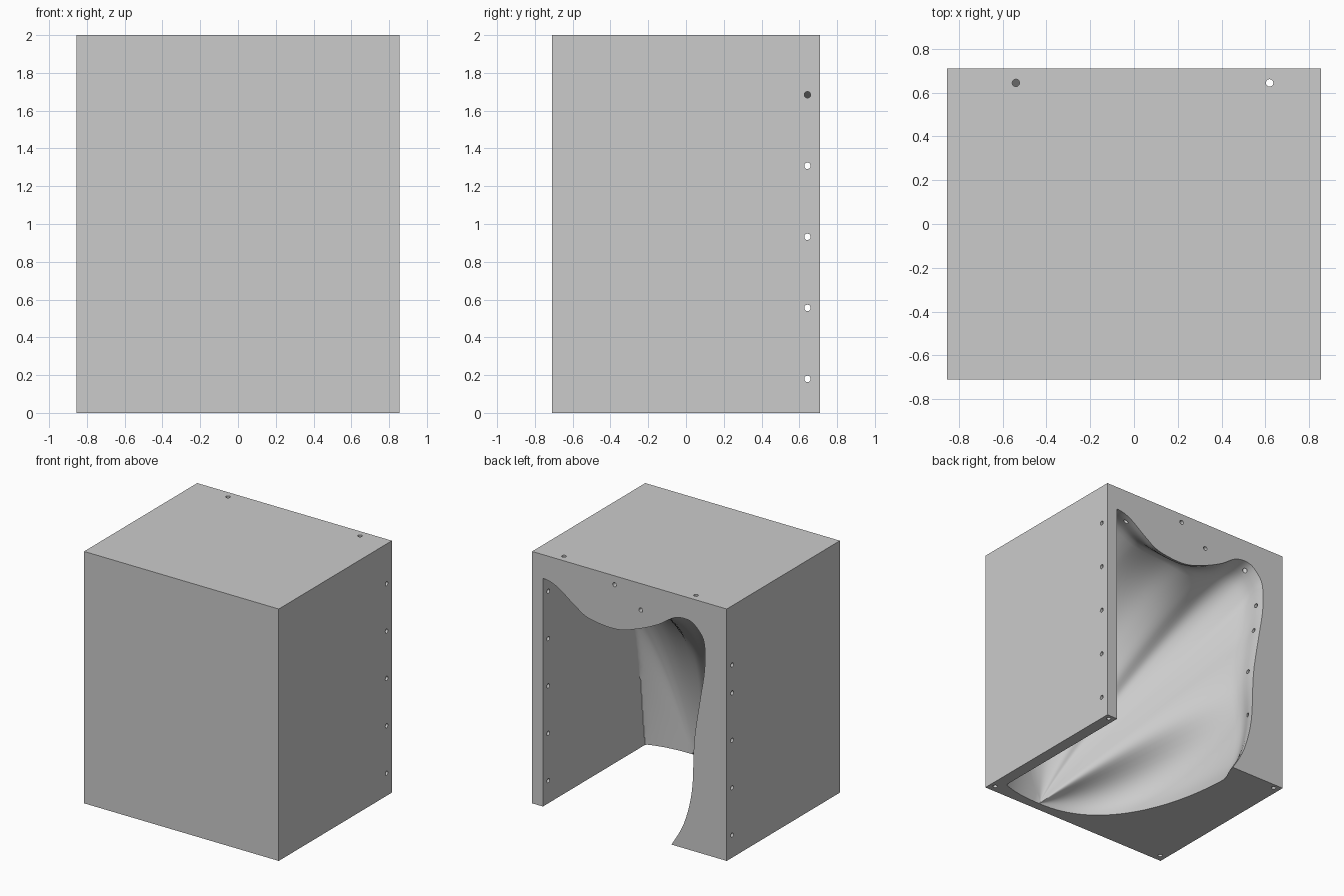
import bpy, bmesh, math
from mathutils import Vector

default = bpy.data.objects.get("Cube")
if default:
    bpy.data.objects.remove(default, do_unlink=True)

HALF_X, HALF_Y, HEIGHT = 0.855, 0.71, 2.0
WALL_X = 0.76            # inner face of the thin side wall
DEPTH = 1.346            # how far the hollow reaches in from the back
CENTRE_X = 0.39          # axis the hollow narrows towards

grey = bpy.data.materials.new("plain_grey")
grey.use_nodes = True
colour = (0.6, 0.6, 0.6, 1)
grey.diffuse_color = colour
grey.node_tree.nodes["Principled BSDF"].inputs["Base Color"].default_value = colour


def make_object(name, bm):
    bmesh.ops.recalc_face_normals(bm, faces=bm.faces)
    mesh = bpy.data.meshes.new(name)
    bm.to_mesh(mesh)
    bm.free()
    mesh.materials.append(grey)
    obj = bpy.data.objects.new(name, mesh)
    bpy.context.scene.collection.objects.link(obj)
    return obj


def smooth_path(points, steps):
    """Catmull-Rom curve through the points."""
    pts = [points[0]] + points + [points[-1]]
    path = []
    for a, b, c, d in zip(pts, pts[1:], pts[2:], pts[3:]):
        for i in range(steps):
            t = i / steps
            path.append(0.5 * (2 * b + (c - a) * t + (2 * a - 5 * b + 4 * c - d) * t ** 2
                               + (3 * b - a - 3 * c + d) * t ** 3))
    return path + [points[-1]]


def inner_point(p):
    """Outline a little way inside, where the hollow swells past its mouth."""
    x, z = p
    if z > 1.5:
        z += 0.04 + 0.12 * math.exp(-((x - 0.2) / 0.3) ** 2)
    if x < -0.3:
        x -= 0.07
    return Vector((x, z))


def roundness(p):
    """Superellipse power: boxy by the wall and floor, flat at the upper far corner."""
    angle = math.degrees(math.atan2(p.y, p.x - CENTRE_X))
    return 2.4 - 1.3 * math.exp(-((angle - 128) / 32) ** 2)


# Mouth of the hollow on the back face, as (x, z)
mouth = [Vector(p) for p in (
    (1.36, 0), (1.12, 1.05), (1.0, 1.6), (0.9, 1.75), (0.77, 1.81), (0.64, 1.78),
    (0.48, 1.67), (0.35, 1.6), (0.11, 1.58), (-0.09, 1.64), (-0.26, 1.72),
    (-0.4, 1.81), (-0.53, 1.82), (-0.62, 1.75), (-0.66, 1.66), (-0.66, 1.46),
    (-0.62, 1.21), (-0.57, 0.88), (-0.55, 0.48), (-0.48, 0.2), (-0.37, 0))]
outer = smooth_path(mouth, 5)
inner = smooth_path([inner_point(p) for p in mouth], 5)


def hollow_ring(depth):
    """One slice of the hollow at a depth from 0 (mouth) to 1 (deepest)."""
    inside = max(depth, 0)
    blend = min(inside * DEPTH / 0.2, 1)
    blend = blend * blend * (3 - 2 * blend)
    y = HALF_Y - depth * DEPTH
    ring = []
    for a, b in zip(outer, inner):
        p = a.lerp(b, blend)
        power = roundness(a)
        scale = (1 - inside ** power) ** (1 / power)
        x = min(CENTRE_X + (p.x - CENTRE_X) * scale, WALL_X)
        ring.append((x, y, p.y * scale))
    first, last = ring[0], ring[-1]
    return [(first[0], y, -0.1)] + ring + [(last[0], y, -0.1)]


# Hollow cutter, lofted from the mouth to the deepest point
bm = bmesh.new()
COUNT = 56
depths = [-0.04] + [math.sin(math.pi / 2 * i / COUNT) for i in range(COUNT)]
rings = [[bm.verts.new(p) for p in hollow_ring(d)] for d in depths]
for near, far in zip(rings, rings[1:]):
    for i in range(len(near)):
        j = (i + 1) % len(near)
        bm.faces.new((near[i], near[j], far[j], far[i]))
bm.faces.new(rings[0])
bm.faces.new(rings[-1])
hollow = make_object("hollow_cutter", bm)

# Peg hole cutters
bm = bmesh.new()


def peg_hole(start, axis, length):
    direction = Vector(axis)
    matrix = direction.to_track_quat("Z", "Y").to_matrix().to_4x4()
    matrix.translation = Vector(start) + direction * (length / 2 - 0.02)
    bmesh.ops.create_cone(bm, cap_ends=True, segments=20, radius1=0.017,
                          radius2=0.017, depth=length, matrix=matrix)


for i in range(5):
    peg_hole((HALF_X, 0.643, 0.18 + 0.376 * i), (-1, 0, 0), 0.17)
for z in (0.18, 0.556, 0.932, 1.308, 1.53):
    peg_hole((-HALF_X, 0.643, z), (1, 0, 0), 0.42)
peg_hole((-0.54, 0.645, HEIGHT), (0, 0, -1), 0.3)
peg_hole((0.62, 0.645, HEIGHT), (0, 0, -1), 0.35)
for x, z in ((0.13, 1.93), (-0.1, 1.79)):
    peg_hole((x, HALF_Y, z), (0, -1, 0), 0.12)
for x in (-0.8, 0.81):
    for y in (-0.65, 0.67):
        peg_hole((x, y, 0), (0, 0, 1), 0.1)
holes = make_object("hole_cutter", bm)

# Block
bm = bmesh.new()
bmesh.ops.create_cube(bm, size=1)
bmesh.ops.scale(bm, vec=(2 * HALF_X, 2 * HALF_Y, HEIGHT), verts=bm.verts)
bmesh.ops.translate(bm, vec=(0, 0, HEIGHT / 2), verts=bm.verts)
block = make_object("hollow_block", bm)

bpy.context.view_layer.objects.active = block
block.select_set(True)
for cutter in (hollow, holes):
    cutter.hide_render = True
    mod = block.modifiers.new("cut", "BOOLEAN")
    mod.operation = "DIFFERENCE"
    mod.solver = "EXACT"
    mod.object = cutter
    bpy.ops.object.modifier_apply(modifier=mod.name)
    bpy.data.objects.remove(cutter, do_unlink=True)
bpy.ops.object.shade_smooth_by_angle(angle=math.radians(35))
